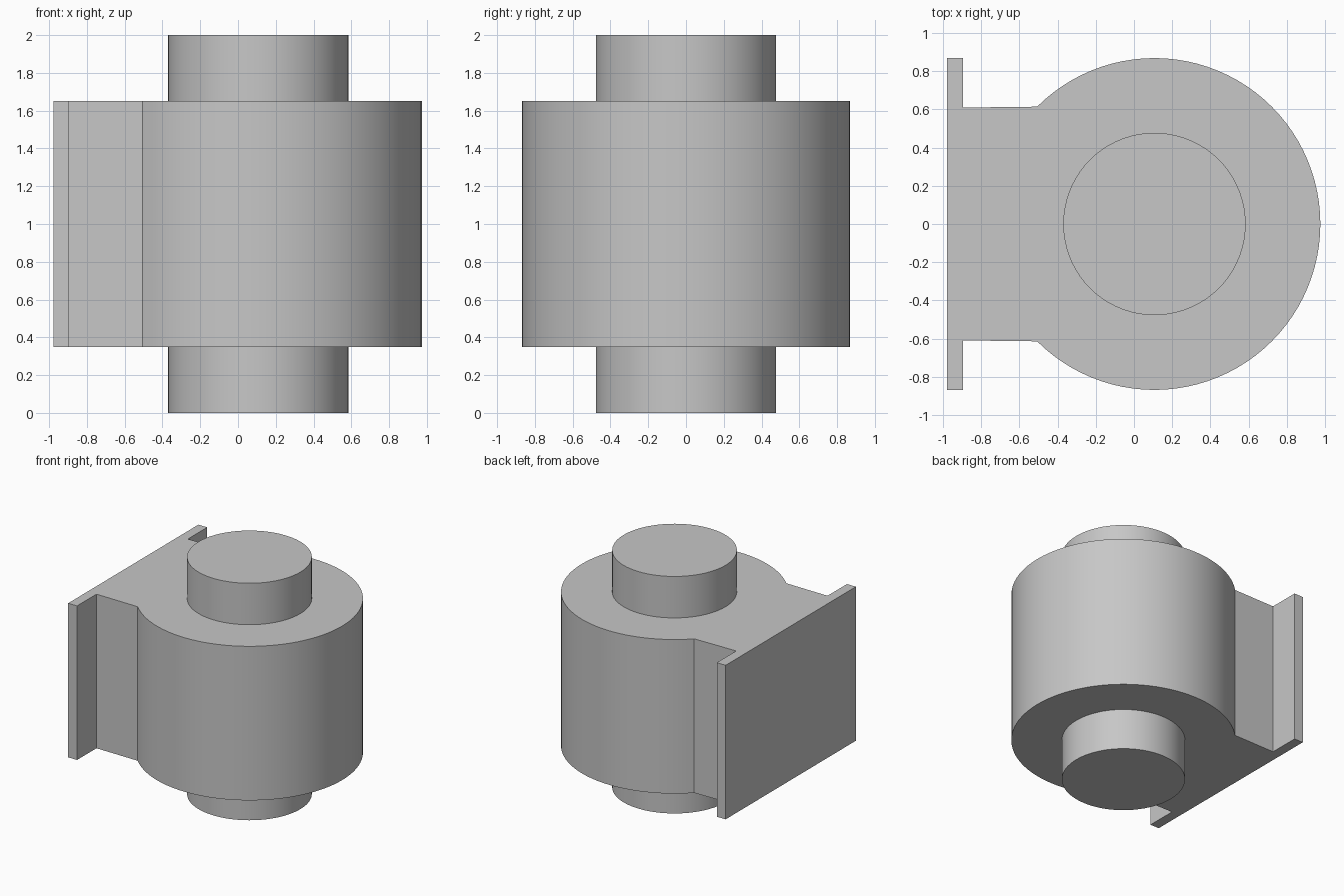
import bpy
import bmesh
from math import cos, sin, radians

# Remove the default cube
cube = bpy.data.objects.get("Cube")
if cube:
    bpy.data.objects.remove(cube, do_unlink=True)

# Plain grey material
GREY = (0.57, 0.57, 0.57, 1.0)
grey = bpy.data.materials.new("plain grey")
grey.use_nodes = True
grey.diffuse_color = GREY
grey.node_tree.nodes["Principled BSDF"].inputs["Base Color"].default_value = GREY

AXIS_X = 0.107        # centre line of the round parts
BODY_RADIUS = 0.868
SHAFT_RADIUS = 0.477


def arc(radius, start, end, steps):
    """Points on an arc around the centre line, angles in degrees."""
    angles = [radians(start + (end - start) * i / steps) for i in range(steps + 1)]
    return [(AXIS_X + radius * cos(a), radius * sin(a)) for a in angles]


def extrude_profile(name, points, bottom, top):
    """Closed prism from a plan outline, smooth on its curved sides."""
    bm = bmesh.new()
    face = bm.faces.new([bm.verts.new((x, y, bottom)) for x, y in points])
    result = bmesh.ops.extrude_face_region(bm, geom=[face], use_keep_orig=True)
    raised = [g for g in result["geom"] if isinstance(g, bmesh.types.BMVert)]
    bmesh.ops.translate(bm, verts=raised, vec=(0, 0, top - bottom))
    bmesh.ops.recalc_face_normals(bm, faces=bm.faces[:])
    mesh = bpy.data.meshes.new(name)
    bm.to_mesh(mesh)
    bm.free()
    mesh.materials.append(grey)
    obj = bpy.data.objects.new(name, mesh)
    bpy.context.collection.objects.link(obj)
    bpy.ops.object.select_all(action="DESELECT")
    obj.select_set(True)
    bpy.context.view_layer.objects.active = obj
    bpy.ops.object.shade_smooth_by_angle(angle=radians(30))
    return obj


# Round housing with a neck that widens into a flat mounting plate
plate_half = [(-0.895, 0.609), (-0.895, BODY_RADIUS), (-0.978, BODY_RADIUS)]
mirrored_half = [(x, -y) for x, y in reversed(plate_half)]
outline = arc(BODY_RADIUS, -135, 135, 72) + plate_half + mirrored_half
extrude_profile("housing_and_mounting_plate", outline, 0.35, 1.65)

# Shaft passing through the housing, standing out at both ends
extrude_profile("shaft", arc(SHAFT_RADIUS, 0, 360, 72)[:-1], 0.0, 2.0)
